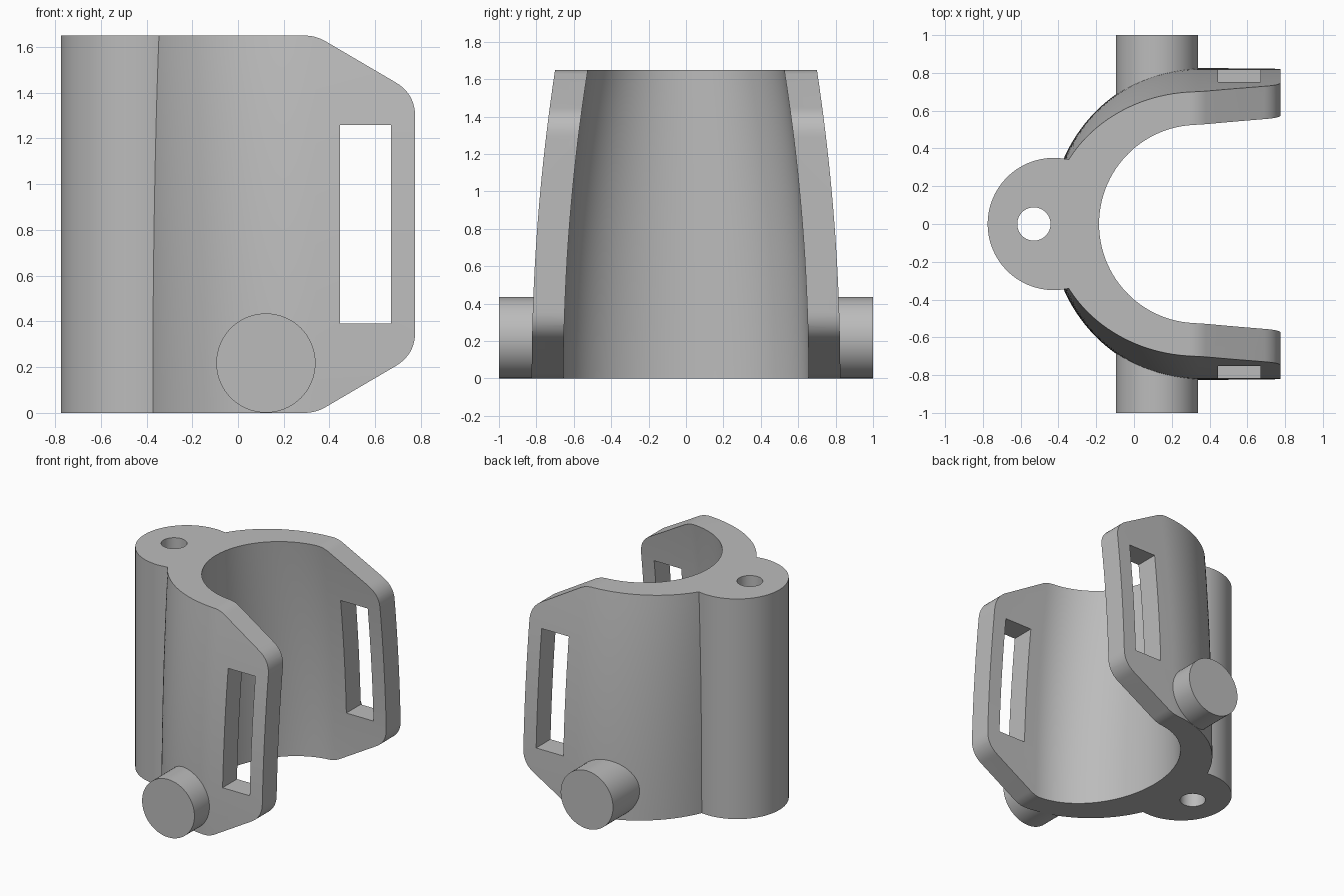
import bpy
import bmesh
from math import cos, sin, pi, radians

cube = bpy.data.objects.get("Cube")
if cube:
    bpy.data.objects.remove(cube, do_unlink=True)

HEIGHT = 1.65
ARC_X = 0.34      # where the curved wall turns into straight arms
TIP_X = 0.775

grey = bpy.data.materials.new("plain grey")
grey.use_nodes = True
grey.diffuse_color = (0.5, 0.5, 0.5, 1)
grey.node_tree.nodes["Principled BSDF"].inputs["Base Color"].default_value = (0.5, 0.5, 0.5, 1)


def loft(name, rings):
    """Closed solid through rings of equal point count."""
    bm = bmesh.new()
    loops = [[bm.verts.new(p) for p in ring] for ring in rings]
    n = len(loops[0])
    for a, b in zip(loops, loops[1:]):
        for i in range(n):
            j = (i + 1) % n
            bm.faces.new((a[i], a[j], b[j], b[i]))
    bm.faces.new(loops[0])
    bm.faces.new(loops[-1])
    bmesh.ops.recalc_face_normals(bm, faces=bm.faces)
    mesh = bpy.data.meshes.new(name)
    bm.to_mesh(mesh)
    bm.free()
    mesh.materials.append(grey)
    obj = bpy.data.objects.new(name, mesh)
    bpy.context.collection.objects.link(obj)
    return obj


def circle(r, n=64):
    return [(r * cos(2 * pi * i / n), r * sin(2 * pi * i / n)) for i in range(n)]


def upright(name, x, r, z0, z1):
    return loft(name, [[(x + u, v, z) for u, v in circle(r)] for z in (z0, z1)])


def tapered_u(name, depth, width, lean, end_x, z0, z1, steps=20):
    """U-shaped prism whose width narrows along a curve towards the top."""
    rings = []
    for k in range(steps + 1):
        z = z0 + (z1 - z0) * k / steps
        w = width - lean * (z / HEIGHT) ** 2
        angles = [pi / 2 + pi * i / 72 for i in range(73)]
        ring = [(ARC_X + depth * cos(a), w * sin(a), z) for a in angles]
        rings.append(ring + [(end_x, -w, z), (end_x, w, z)])
    return loft(name, rings)


def rounded(points, radii, steps=10):
    """Polygon with its corners softened by quadratic curves."""
    out = []
    for i, (px, pz) in enumerate(points):
        cut = radii[i]
        if not cut:
            out.append((px, pz))
            continue
        ends = []
        for qx, qz in (points[i - 1], points[(i + 1) % len(points)]):
            d = ((qx - px) ** 2 + (qz - pz) ** 2) ** 0.5
            ends.append((px + (qx - px) * cut / d, pz + (qz - pz) * cut / d))
        (ax, az), (bx, bz) = ends
        for k in range(steps + 1):
            t = k / steps
            f, g, h = (1 - t) ** 2, 2 * t * (1 - t), t * t
            out.append((f * ax + g * px + h * bx, f * az + g * pz + h * bz))
    return out


def combine(target, tool, operation):
    mod = target.modifiers.new(operation.lower(), 'BOOLEAN')
    mod.operation = operation
    mod.solver = 'EXACT'
    mod.object = tool
    bpy.context.view_layer.objects.active = target
    bpy.ops.object.modifier_apply(modifier=mod.name)
    bpy.data.objects.remove(tool, do_unlink=True)


# Outer wall joined to the round hinge boss, then hollowed
body = tapered_u("clamp_body", 0.785, 0.825, 0.125, TIP_X + 0.1, 0, HEIGHT)
combine(body, upright("hinge_boss", -0.425, 0.35, 0, HEIGHT), 'UNION')
combine(body, tapered_u("bore", 0.525, 0.655, 0.13, 1.2, -0.08, HEIGHT + 0.08), 'DIFFERENCE')

# Side outline with sloped, rounded arm tips
outline = rounded(
    [(-1, -0.1), (-0.9, -0.1), (-0.9, 0), (0.34, 0), (TIP_X, 0.255),
     (TIP_X, HEIGHT - 0.255), (0.34, HEIGHT), (-0.9, HEIGHT)][2:],
    [0, 0.05, 0.1, 0.1, 0.05, 0])
# The flat ends of the outline sit just outside the body to keep the cut clean
outline = [(x, z - 0.05 if z < 1e-6 and x < 0 else z + 0.05 if z > HEIGHT - 1e-6 and x < 0 else z)
           for x, z in outline]
combine(body, loft("side_outline", [[(x, y, z) for x, z in outline] for y in (-1.2, 1.2)]), 'INTERSECT')

# Strap slots through both arms
slot = [(0.445, 0.39), (0.67, 0.39), (0.67, 1.26), (0.445, 1.26)]
combine(body, loft("strap_slot", [[(x, y, z) for x, z in slot] for y in (-1.2, 1.2)]), 'DIFFERENCE')

# Hinge hole
combine(body, upright("hinge_hole", -0.53, 0.088, -0.1, HEIGHT + 0.1), 'DIFFERENCE')

# Side pins
pins = []
for side, label in ((1, "back"), (-1, "front")):
    pins.append(loft(label + "_pin", [[(0.122 + u, side * y, 0.218 + v) for u, v in circle(0.217)]
                                      for y in (0.675, 1.0)]))

for obj in [body] + pins:
    bpy.ops.object.select_all(action='DESELECT')
    obj.select_set(True)
    bpy.context.view_layer.objects.active = obj
    bpy.ops.object.shade_smooth_by_angle(angle=radians(25))
